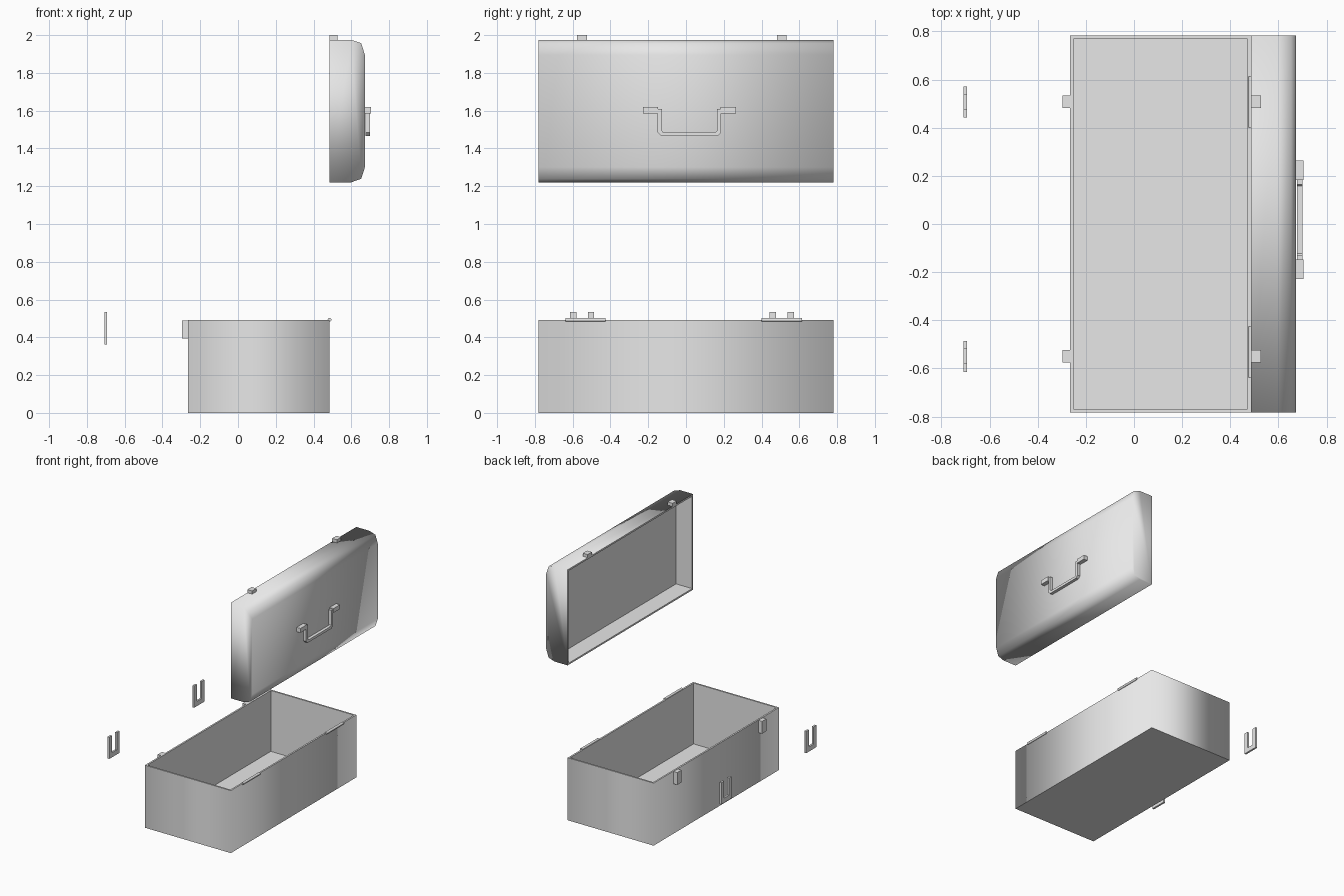
import bpy
import bmesh
from mathutils import Vector

if "Cube" in bpy.data.objects:
    bpy.data.objects.remove(bpy.data.objects["Cube"], do_unlink=True)

GREY = (0.8, 0.8, 0.8, 1)
metal = bpy.data.materials.new("grey_metal")
metal.use_nodes = True
metal.diffuse_color = GREY
metal.node_tree.nodes["Principled BSDF"].inputs["Base Color"].default_value = GREY


def finish(name, bm):
    mesh = bpy.data.meshes.new(name)
    bm.to_mesh(mesh)
    bm.free()
    mesh.materials.append(metal)
    obj = bpy.data.objects.new(name, mesh)
    bpy.context.collection.objects.link(obj)
    return obj


def prism(profile, axis, lo, hi):
    """Extrude a closed 2D profile along one axis (0 = x, 1 = y, 2 = z)."""
    bm = bmesh.new()
    verts = []
    for a, b in profile:
        co = [a, b]
        co.insert(axis, lo)
        verts.append(bm.verts.new(co))
    face = bm.faces.new(verts)
    step = Vector((0, 0, 0))
    step[axis] = hi - lo
    cap = bmesh.ops.extrude_face_region(bm, geom=[face], use_keep_orig=True)["geom"]
    bmesh.ops.translate(bm, vec=step, verts=[v for v in cap if isinstance(v, bmesh.types.BMVert)])
    bmesh.ops.recalc_face_normals(bm, faces=bm.faces)
    return bm


def rect(a0, a1, b0, b1):
    return [(a0, b0), (a1, b0), (a1, b1), (a0, b1)]


def box(name, x, y, z):
    return finish(name, prism(rect(*x, *y), 2, *z))


def hollow(bm, opening, wall, depth, flat):
    """Sink a cavity into the face towards `opening`; blend shading over the outer skin."""
    bm.normal_update()
    face = max(bm.faces, key=lambda f: f.normal.dot(opening))
    skin = {f for f in bm.faces if f != face and not (flat and f.normal.dot(opening) < -0.9)}
    bmesh.ops.inset_region(bm, faces=[face], thickness=wall, use_even_offset=True)
    inner = bmesh.ops.extrude_discrete_faces(bm, faces=[face])["faces"][0]
    bmesh.ops.translate(bm, vec=-opening * depth, verts=inner.verts)
    for f in bm.faces:
        f.smooth = True
    for e in bm.edges:
        e.smooth = all(f in skin for f in e.link_faces)


# Open lower case
LEFT, RIGHT, END, TOP = -0.265, 0.485, 0.782, 0.493
case = prism(rect(LEFT, RIGHT, -END, END), 2, 0, TOP)
hollow(case, Vector((0, 0, 1)), 0.013, TOP - 0.013, True)
finish("lower_case", case)

# Lid standing on edge, with rounded long edges and its opening towards -x
MID, HALF = 1.598, 0.377
upper = [(RIGHT, HALF), (0.6, HALF), (0.652, HALF - 0.018), (0.672, HALF - 0.08)]
outline = [(x, MID + z) for x, z in upper] + [(x, MID - z) for x, z in reversed(upper)]
lid = prism(outline, 1, -END, END)
hollow(lid, Vector((-1, 0, 0)), 0.013, 0.14, False)
finish("lid", lid)

# Catches on the lid and case, and the loose clasps that join them
for side, y in (("front", -0.55), ("back", 0.507)):
    box("lid_catch_" + side, (RIGHT, 0.527), (y - 0.026, y + 0.026), (MID + HALF, 2.0))
    box("case_catch_" + side, (-0.297, LEFT), (y - 0.026, y + 0.026), (0.393, 0.49))
    w, g = 0.064, 0.03
    u_shape = [(-w, 0.363), (w, 0.363), (w, 0.535), (g, 0.535),
               (g, 0.4), (-g, 0.4), (-g, 0.535), (-w, 0.535)]
    finish("clasp_" + side, prism([(y + a, z) for a, z in u_shape], 0, -0.708, -0.693))

# Hinge barrels along the rear rim
for side, y in (("front", -0.532), ("back", 0.507)):
    bpy.ops.mesh.primitive_cylinder_add(vertices=12, radius=0.01, depth=0.212,
                                        location=(RIGHT, y, TOP), rotation=(1.5708, 0, 0))
    barrel = bpy.context.object
    barrel.name = "hinge_barrel_" + side
    barrel.data.materials.append(metal)
    bpy.ops.object.shade_smooth_by_angle()

# Carrying handle: two mounts and a bail with clipped corners
CY = 0.018
for side, s in (("front", -1), ("back", 1)):
    y0, y1 = sorted((CY + s * 0.165, CY + s * 0.246))
    box("handle_mount_" + side, (0.67, 0.705), (y0, y1), (1.585, 1.619))
half_bail = [(0.168, 1.61), (0.168, 1.485), (0.15, 1.467)]
half_gap = [(0.14, 1.487), (0.146, 1.494), (0.146, 1.61)]
bail = ([(CY + y, z) for y, z in half_bail]
        + [(CY - y, z) for y, z in reversed(half_bail)]
        + [(CY - y, z) for y, z in reversed(half_gap)]
        + [(CY + y, z) for y, z in half_gap])
finish("handle_bail", prism(bail, 0, 0.676, 0.7))
